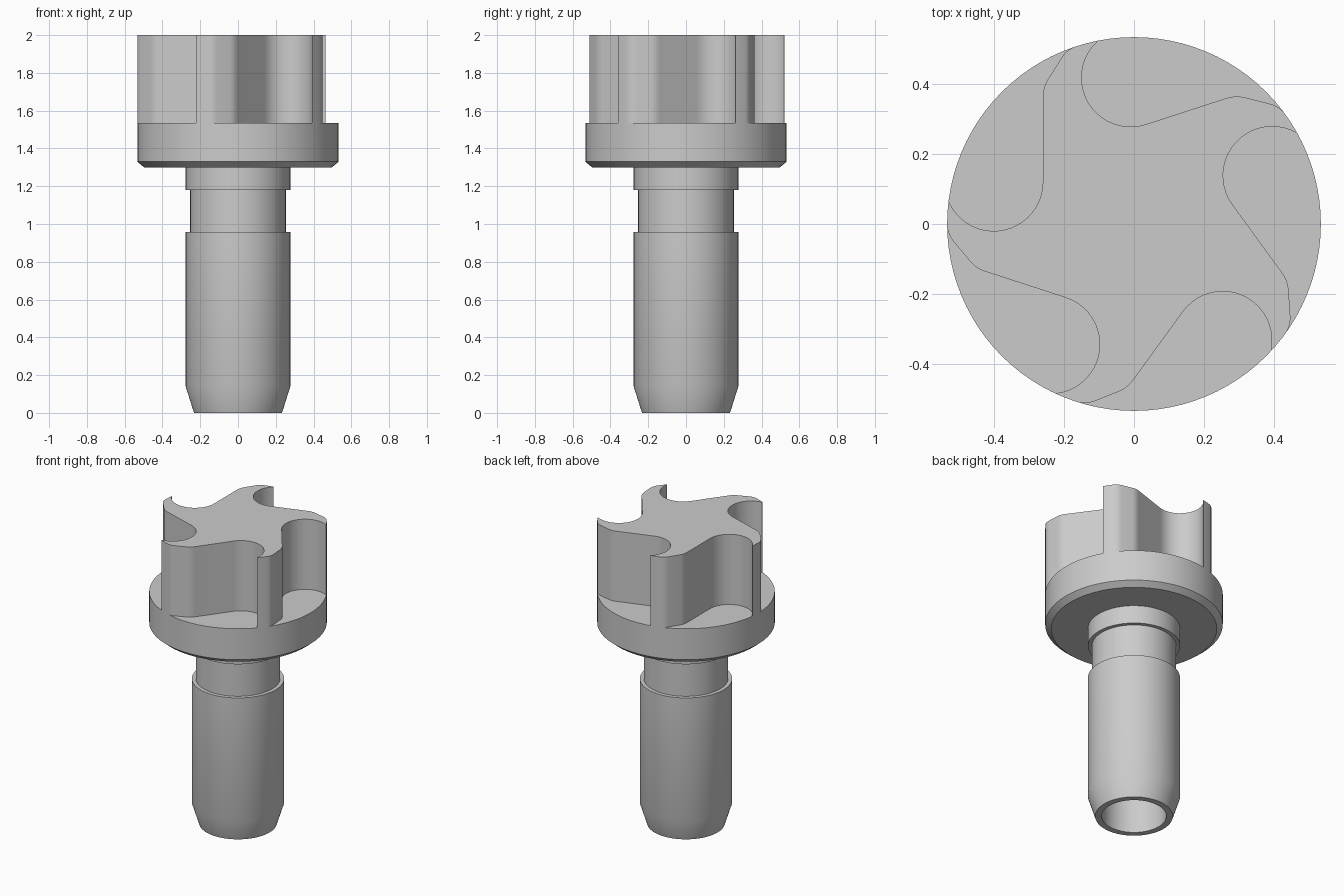
import bpy, bmesh, math
from mathutils import Vector, Matrix

SEGMENTS = 96
RIM = 0.533
FLOOR = 1.535
TOP = 2.0
TEETH = 5

if "Cube" in bpy.data.objects:
    bpy.data.objects.remove(bpy.data.objects["Cube"], do_unlink=True)

steel = bpy.data.materials.new("plain_grey")
steel.use_nodes = True
grey = (0.6, 0.6, 0.6, 1.0)
steel.diffuse_color = grey
steel.node_tree.nodes["Principled BSDF"].inputs["Base Color"].default_value = grey


def finish(name, bm):
    bmesh.ops.recalc_face_normals(bm, faces=bm.faces)
    mesh = bpy.data.meshes.new(name)
    bm.to_mesh(mesh)
    bm.free()
    mesh.materials.append(steel)
    obj = bpy.data.objects.new(name, mesh)
    bpy.context.collection.objects.link(obj)
    return obj


def select_only(obj):
    bpy.ops.object.select_all(action="DESELECT")
    obj.select_set(True)
    bpy.context.view_layer.objects.active = obj


def lathe(name, profile):
    """Revolve (radius, height) points around z."""
    bm = bmesh.new()
    verts = [bm.verts.new((r, 0, z)) for r, z in profile]
    edges = [bm.edges.new(pair) for pair in zip(verts, verts[1:])]
    bmesh.ops.spin(bm, geom=verts + edges, cent=(0, 0, 0), axis=(0, 0, 1),
                   angle=math.tau, steps=SEGMENTS, use_merge=True)
    bmesh.ops.remove_doubles(bm, verts=bm.verts, dist=1e-4)
    bmesh.ops.dissolve_limit(bm, angle_limit=0.01, verts=bm.verts, edges=bm.edges)
    return finish(name, bm)


def arc(center, radius, start, end, steps):
    return [Vector(center) + radius * Vector((math.cos(a), math.sin(a)))
            for a in (math.radians(start + (end - start) * i / steps)
                      for i in range(steps + 1))]


def bend(a, b, c, steps=6):
    """Rounded corner from a to c, pulled towards b."""
    a, b, c = Vector(a), Vector(b), Vector(c)
    return [a.lerp(b, t).lerp(b.lerp(c, t), t)
            for t in (i / steps for i in range(steps + 1))]


# Hollow shaft with tapered end and a groove below the collar
shaft = lathe("shaft", [
    (0, 1.0), (0.194, 1.0), (0.194, 0), (0.233, 0), (0.277, 0.14),
    (0.277, 0.957), (0.253, 0.957), (0.253, 1.18), (0.277, 1.18),
    (0.277, 1.30), (0, 1.30)])

# Head blank: chamfered flange and full-height crown
head = lathe("toothed_head", [
    (0, 1.30), (0.497, 1.30), (RIM, 1.33), (RIM, TOP), (0, TOP)])

# Hooked pocket outline, closed by an arc outside the rim
outline = arc((-0.40, 0.12), 0.14, 205, 360, 20)
outline += bend((-0.26, 0.36), (-0.26, 0.388), (-0.247, 0.41))
outline += bend((-0.208, 0.472), (-0.19, 0.503), (-0.15, 0.5115))
outline += arc((0, 0), 0.6, 106.3, 173.5, 16)

# Five pockets cut out of the crown
bm = bmesh.new()
for i in range(TEETH):
    turn = Matrix.Rotation(math.tau * i / TEETH, 4, "Z")
    face = bm.faces.new([bm.verts.new(turn @ Vector((p.x, p.y, FLOOR)))
                         for p in outline])
    wall = bmesh.ops.extrude_face_region(bm, geom=[face])
    bmesh.ops.translate(bm, vec=(0, 0, 0.6), verts=[
        v for v in wall["geom"] if isinstance(v, bmesh.types.BMVert)])
cutter = finish("pocket_cutter", bm)
cutter.hide_render = True

cut = head.modifiers.new("pockets", "BOOLEAN")
cut.operation = "DIFFERENCE"
cut.solver = "EXACT"
cut.object = cutter
select_only(head)
bpy.ops.object.modifier_apply(modifier=cut.name)
bpy.data.objects.remove(cutter, do_unlink=True)

for part in (shaft, head):
    select_only(part)
    bpy.ops.object.shade_smooth_by_angle(angle=math.radians(28))
